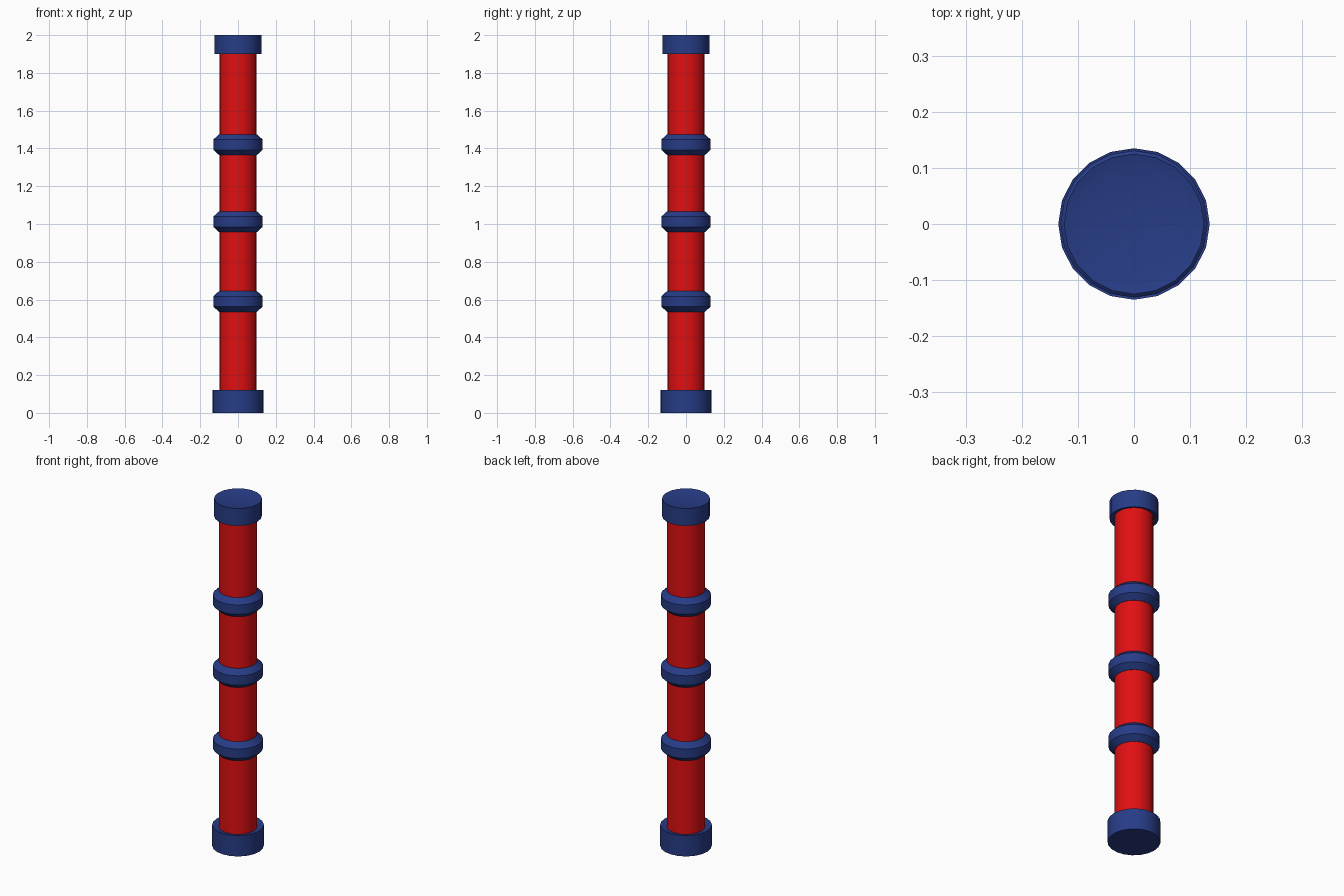
import bpy, bmesh, math

if "Cube" in bpy.data.objects:
    bpy.data.objects.remove(bpy.data.objects["Cube"])

SIDES = 20


def material(name, rgb):
    m = bpy.data.materials.new(name)
    m.diffuse_color = (*rgb, 1)
    m.use_nodes = True
    m.node_tree.nodes["Principled BSDF"].inputs["Base Color"].default_value = m.diffuse_color
    return m


BLUE = material("navy blue", (0.02, 0.045, 0.24))
RED = material("bright red", (0.75, 0.005, 0.006))


def lathe(name, profile, mat, z=0.0, loop=False):
    """Spin (radius, height) points around z; open profiles get end caps."""
    bm = bmesh.new()
    rings = []
    for r, h in profile:
        rings.append([bm.verts.new((r * math.cos(2 * math.pi * i / SIDES),
                                    r * math.sin(2 * math.pi * i / SIDES), h))
                      for i in range(SIDES)])
    pairs = list(zip(rings, rings[1:]))
    if loop:
        pairs.append((rings[-1], rings[0]))
    else:
        bm.faces.new(rings[0])
        bm.faces.new(rings[-1])
    for a, b in pairs:
        for i in range(SIDES):
            j = (i + 1) % SIDES
            bm.faces.new((a[i], a[j], b[j], b[i]))
    bmesh.ops.recalc_face_normals(bm, faces=bm.faces)
    mesh = bpy.data.meshes.new(name)
    bm.to_mesh(mesh)
    bm.free()
    mesh.materials.append(mat)
    ob = bpy.data.objects.new(name, mesh)
    ob.location.z = z
    bpy.context.collection.objects.link(ob)
    bpy.ops.object.select_all(action='DESELECT')
    ob.select_set(True)
    bpy.context.view_layer.objects.active = ob
    bpy.ops.object.shade_smooth_by_angle(angle=math.radians(30))
    return ob


# Red pole
lathe("pole", [(0.099, 0.05), (0.099, 1.95)], RED)

# Base collar and top cap, with slightly dished ends
lathe("base_collar", [(0.135, 0), (0.135, 0.12), (0.098, 0.11)], BLUE)
lathe("top_cap", [(0.098, 1.91), (0.125, 1.90), (0.125, 2.0), (0.1, 1.993)], BLUE)

# Three bevelled bands around the pole
for n, z in enumerate((0.59, 1.012, 1.42), 1):
    lathe(f"band_{n}", [(0.09, -0.055), (0.1, -0.055), (0.131, -0.027),
                        (0.131, 0.027), (0.1, 0.055), (0.09, 0.055)],
          BLUE, z, loop=True)
